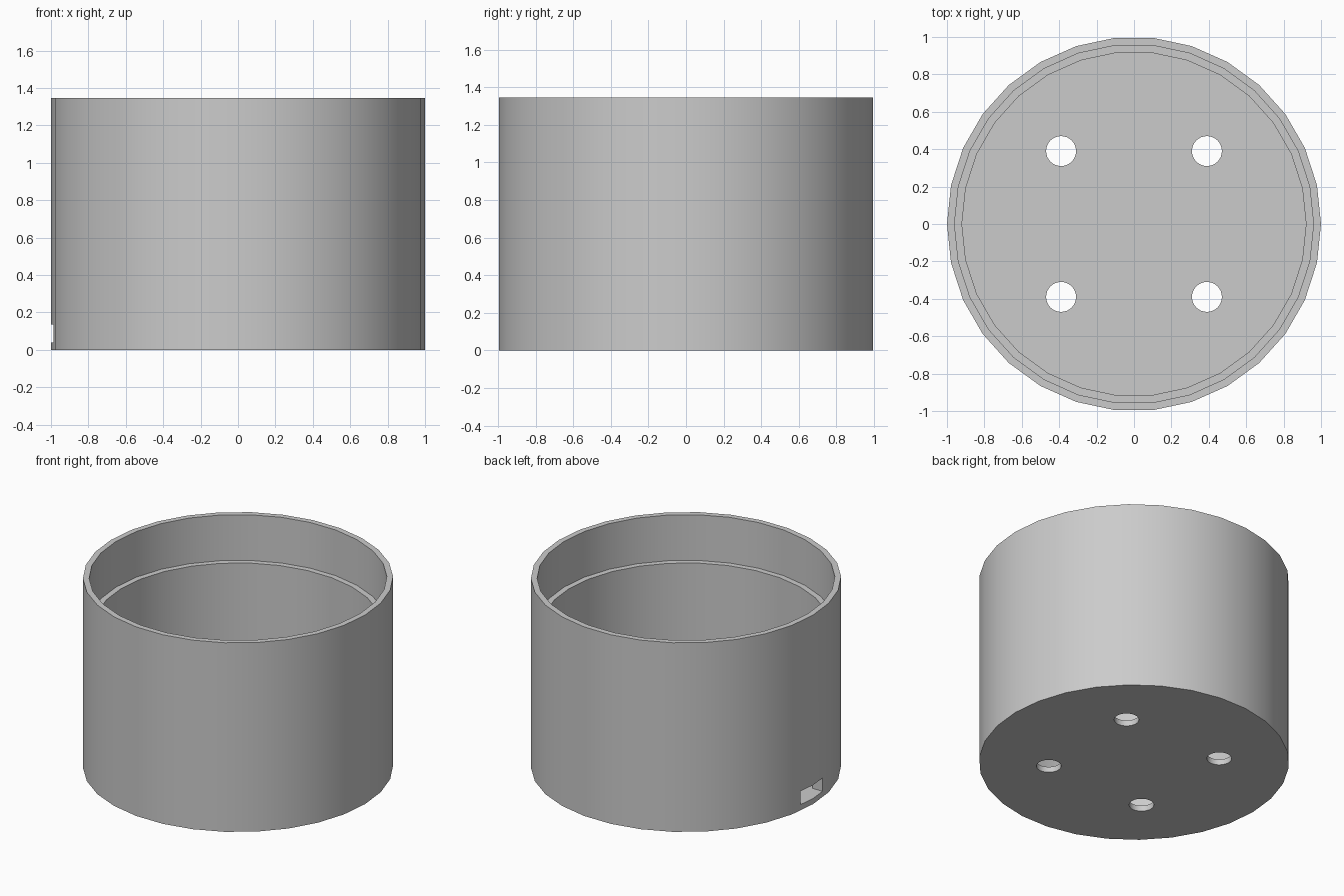
import bpy, bmesh, math
from mathutils import Matrix, Vector

cube = bpy.data.objects.get("Cube")
if cube:
    bpy.data.objects.remove(cube, do_unlink=True)

SIDES = 30
HEIGHT, LEDGE, FLOOR = 1.345, 1.02, 0.04
OUTER, RIM, INNER = 1.0, 0.96, 0.92
HOLE_POS, HOLE_RADIUS = 0.39, 0.08

grey = bpy.data.materials.new("light grey")
grey.use_nodes = True
colour = (0.6, 0.6, 0.6, 1)
grey.diffuse_color = colour
grey.node_tree.nodes["Principled BSDF"].inputs["Base Color"].default_value = colour


def add_object(name, bm):
    bmesh.ops.recalc_face_normals(bm, faces=bm.faces)
    mesh = bpy.data.meshes.new(name)
    bm.to_mesh(mesh)
    bm.free()
    mesh.materials.append(grey)
    obj = bpy.data.objects.new(name, mesh)
    bpy.context.collection.objects.link(obj)
    return obj


# Round container: stacked rings joined by side faces, capped at base and floor
bm = bmesh.new()
profile = [(OUTER, 0), (OUTER, HEIGHT), (RIM, HEIGHT),
           (RIM, LEDGE), (INNER, LEDGE), (INNER, FLOOR)]
rings = []
for radius, z in profile:
    angles = [math.tau * i / SIDES for i in range(SIDES)]
    rings.append([bm.verts.new((radius * math.cos(a), radius * math.sin(a), z))
                  for a in angles])
for low, high in zip(rings, rings[1:]):
    for i in range(SIDES):
        j = (i + 1) % SIDES
        bm.faces.new((low[i], low[j], high[j], high[i]))
bm.faces.new(rings[0])
bm.faces.new(rings[-1])
container = add_object("container", bm)

# Four drainage holes
bm = bmesh.new()
for x in (-HOLE_POS, HOLE_POS):
    for y in (-HOLE_POS, HOLE_POS):
        bmesh.ops.create_cone(bm, cap_ends=True, segments=32, depth=0.4,
                              radius1=HOLE_RADIUS, radius2=HOLE_RADIUS,
                              matrix=Matrix.Translation((x, y, 0)))
hole_cutter = add_object("drain_hole_cutter", bm)

# Small rectangular slot through the wall, level with the floor
bm = bmesh.new()
slot_height = 0.095
bmesh.ops.create_cube(bm, size=1, matrix=Matrix.LocRotScale(
    Vector((-1, 0, FLOOR + slot_height / 2)), None,
    Vector((0.3, 0.25, slot_height))))
slot_cutter = add_object("slot_cutter", bm)

for cutter in (hole_cutter, slot_cutter):
    cutter.hide_render = True
    cutter.hide_set(True)
    cut = container.modifiers.new(cutter.name, "BOOLEAN")
    cut.operation = "DIFFERENCE"
    cut.solver = "EXACT"
    cut.object = cutter

# Apply the cuts, drop the cutters and smooth the round walls
bpy.ops.object.select_all(action="DESELECT")
container.select_set(True)
bpy.context.view_layer.objects.active = container
for modifier in list(container.modifiers):
    bpy.ops.object.modifier_apply(modifier=modifier.name)
for cutter in (hole_cutter, slot_cutter):
    bpy.data.objects.remove(cutter, do_unlink=True)
bpy.ops.object.shade_smooth_by_angle(angle=math.radians(30))
